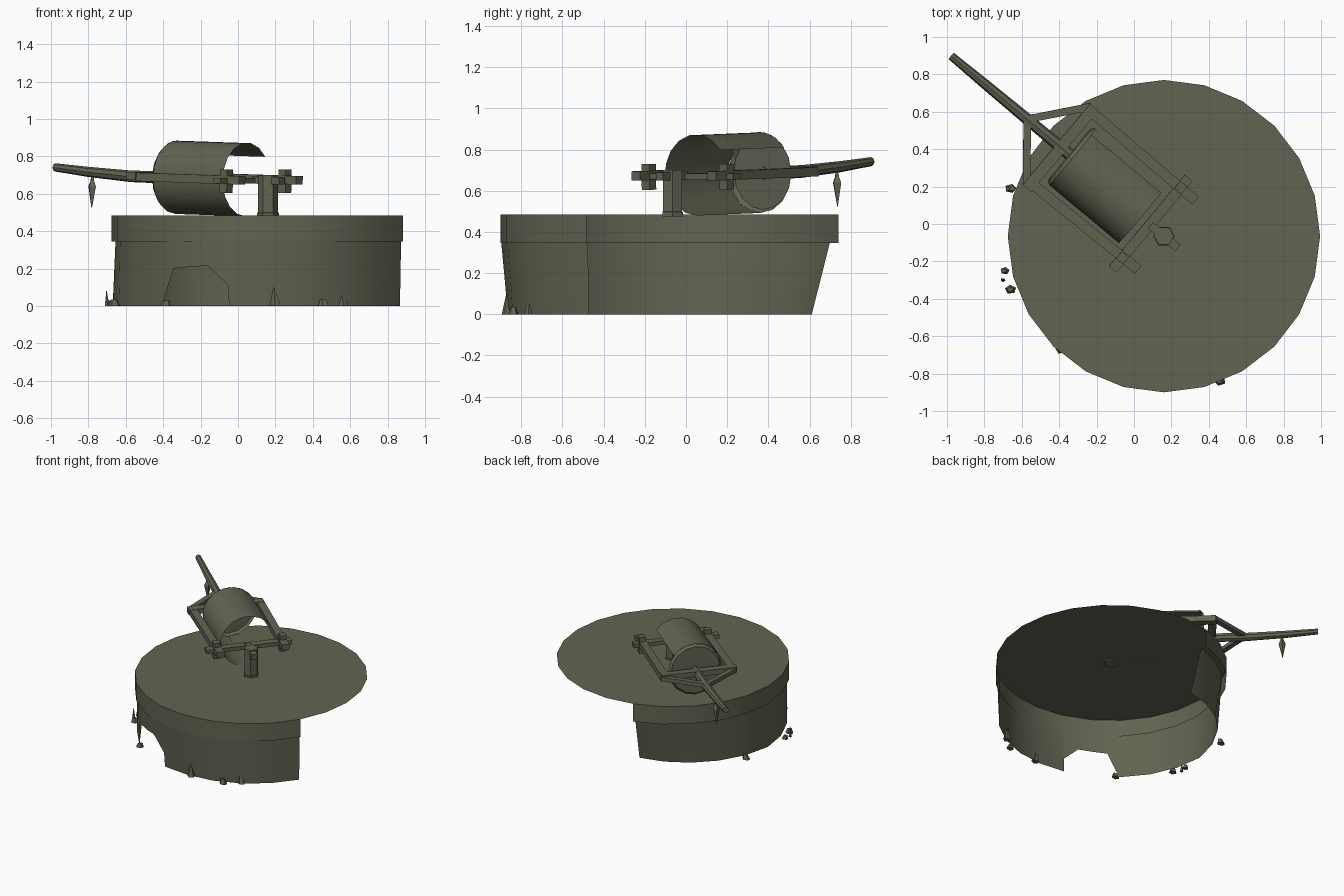
import bpy, bmesh, math, random
from mathutils import Matrix, Vector

if "Cube" in bpy.data.objects:
    bpy.data.objects.remove(bpy.data.objects["Cube"])

random.seed(4)
stone = bpy.data.materials.new("olive_grey_stone")
stone.diffuse_color = (0.125, 0.125, 0.085, 1)
stone.use_nodes = True
stone.node_tree.nodes["Principled BSDF"].inputs["Base Color"].default_value = stone.diffuse_color

CX, CY, R = 0.16, -0.065, 0.835          # table centre and radius
RIM_Z, TOP_Z = 0.345, 0.485
# Mill frame space: x along the roller axle (tip is -x), y across, z up
FRAME = (Matrix.Translation((-0.148, 0.209, 0.683))
         @ Matrix.Rotation(math.atan2(-0.64, 0.77), 4, 'Z')
         @ Matrix.Rotation(math.radians(1.5), 4, 'Y'))


def add(name, verts, faces, matrix=None, smooth=None):
    me = bpy.data.meshes.new(name)
    me.from_pydata([tuple(v) for v in verts], [], faces)
    bm = bmesh.new()
    bm.from_mesh(me)
    bmesh.ops.recalc_face_normals(bm, faces=bm.faces)
    bm.to_mesh(me)
    bm.free()
    me.materials.append(stone)
    ob = bpy.data.objects.new(name, me)
    bpy.context.collection.objects.link(ob)
    if matrix is not None:
        me.transform(matrix)
    if smooth:
        bpy.ops.object.select_all(action='DESELECT')
        ob.select_set(True)
        bpy.context.view_layer.objects.active = ob
        bpy.ops.object.shade_smooth_by_angle(angle=math.radians(smooth))
    return ob


def loft(name, rings, closed=True, cap0=False, cap1=False, **kw):
    """Skin a list of equal rings of points."""
    n = len(rings[0])
    verts = [v for r in rings for v in r]
    faces = []
    for k in range(len(rings) - 1):
        for i in range(n if closed else n - 1):
            j = (i + 1) % n
            faces.append((k*n + i, k*n + j, (k+1)*n + j, (k+1)*n + i))
    if cap0:
        faces.append(tuple(range(n)))
    if cap1:
        faces.append(tuple(range((len(rings)-1)*n, len(rings)*n)))
    return add(name, verts, faces, **kw)


def bar(name, a, b, w, h, w2=None, h2=None):
    """Rectangular beam between two points of the frame space."""
    a, b = Vector(a), Vector(b)
    d = (b - a).normalized()
    side = (Vector((0, 0, 1)) if abs(d.z) < 0.9 else Vector((0, 1, 0))).cross(d).normalized()
    up = d.cross(side)
    rings = []
    for p, ww, hh in ((a, w, h), (b, w2 or w, h2 or h)):
        rings.append([p + side*ww/2*i + up*hh/2*j for i, j in ((-1, -1), (1, -1), (1, 1), (-1, 1))])
    return loft(name, rings, cap0=True, cap1=True, matrix=FRAME)


def lerp(table, x):
    for (x0, y0), (x1, y1) in zip(table, table[1:]):
        if x0 <= x <= x1:
            return y0 + (y1 - y0)*(x - x0)/(x1 - x0)
    return table[-1][1]


def polar(deg, r, z):
    t = math.radians(deg)
    return Vector((CX + r*math.cos(t), CY + r*math.sin(t), z))


# Round table: flat top sheet, and an outer band that leaves the back right open
add("table_top", [polar(i*15, R, TOP_Z) for i in range(24)], [tuple(range(24))])
arc = list(range(105, 331, 15))
loft("table_rim", [[polar(a, R, z) for a in arc] for z in (RIM_Z, TOP_Z)],
     closed=False, smooth=30)

# Rough base wall with a hole in the lower front
upper_r = [(105, 0.79), (180, 0.815), (270, 0.832), (330, 0.822)]
lower_r = [(105, 0.70), (150, 0.78), (180, 0.83), (270, 0.80), (330, 0.815)]
hole = [(0, 0), (226, 0), (232, 0.20), (240, 0.21), (247, 0.215), (254.9, 0.11), (255, 0), (360, 0)]
cols = sorted([a for a in arc if a != 225] + [226, 232, 247, 254.9])
rings = []
for f in (0, 0.5, 1):
    ring = []
    for a in cols:
        z0 = lerp(hole, a)
        z = z0 + (RIM_Z + 0.003 - z0)*f
        ring.append(polar(a, lerp(lower_r, a) + (lerp(upper_r, a) - lerp(lower_r, a))*z/RIM_Z, z))
    rings.append(ring)
loft("base_wall", rings, closed=False, smooth=30)

# Roller: open shell with its rear right part broken away, and one full end disc
RR, N = 0.197, 16


def roller_ring(s, r, degs):
    return [Vector((s, r*math.cos(math.radians(a)), r*math.sin(math.radians(a)))) for a in degs]


shell = [38 + (270 - 38)*i/11 for i in range(12)]
loft("roller_shell", [roller_ring(s, RR, shell) for s in (-0.235, 0.25)],
     closed=False, matrix=FRAME, smooth=40)
full = [i*360/N for i in range(N)]
loft("roller_end", [roller_ring(-0.235, RR, full), roller_ring(-0.255, RR*0.92, full)],
     cap1=True, matrix=FRAME)

# Frame beams, struts and corner pegs around the roller
for side, nm in ((-1, "left"), (1, "right")):
    bar("side_beam_" + nm, (-0.345, side*0.25, 0), (0.42, side*0.24, 0), 0.055, 0.045)
    bar("strut_" + nm, (-0.55, 0, 0.005), (-0.33, side*0.27, 0), 0.04, 0.03)
    bar("corner_peg_" + nm, (0.315, side*0.245, -0.07), (0.315, side*0.245, 0.055), 0.05, 0.05)
bar("rear_beam", (-0.315, -0.285, 0.005), (-0.315, 0.275, 0.005), 0.06, 0.04)
bar("front_beam", (0.315, -0.325, -0.005), (0.315, 0.31, -0.005), 0.055, 0.03)
bar("axle_end", (0.32, -0.015, 0), (0.51, -0.015, 0), 0.045, 0.04)

# Push handle, tapering and rising to its tip
path = [(-1.08, 0.030, 0.022), (-0.85, 0.012, 0.027), (-0.55, -0.004, 0.031), (-0.25, -0.004, 0.033)]
loft("push_handle", [[Vector((s, r*math.cos(k*math.pi/4), z + r*math.sin(k*math.pi/4)))
                      for k in range(8)] for s, z, r in path],
     cap0=True, cap1=True, matrix=FRAME, smooth=40)

# Hanging pointed charm under the handle
spike = [(0.02, 0.006), (-0.035, 0.012), (-0.065, 0.026), (-0.18, 0.002)]
loft("hanging_charm", [[Vector((-0.82 + r*x, r*y, z)) for x, y in ((1, 0), (0, 1), (-1, 0), (0, -1))]
                       for z, r in spike], cap0=True, cap1=True, matrix=FRAME)

# Hexagonal pivot post
post = [(0.475, 0.058), (0.497, 0.058), (0.50, 0.053), (0.70, 0.053)]
loft("pivot_post", [[polar(k*60, r, z) for k in range(6)] for z, r in post], cap0=True, cap1=True)

# Rubble and shards around the foot: x, y, radius, height
rubble = [(-0.69, -0.25, 0.028, 0.03), (-0.70, -0.30, 0.015, 0.08), (-0.66, -0.35, 0.035, 0.035),
          (-0.39, -0.67, 0.035, 0.03), (0.20, -0.87, 0.035, 0.10), (0.46, -0.84, 0.035, 0.035),
          (0.56, -0.76, 0.035, 0.10), (-0.66, 0.19, 0.035, 0.035)]
for i, (x, y, r, h) in enumerate(rubble):
    tip = 0.1 if h > 0.05 else 0.5
    spin = random.uniform(0, 6)
    lean = random.uniform(-0.3, 0.3)*r
    loft("rubble_%d" % (i + 1),
         [[Vector((x + off + rr*math.cos(spin + k*2*math.pi/5),
                   y + rr*0.8*math.sin(spin + k*2*math.pi/5), z)) for k in range(5)]
          for z, rr, off in ((0, r*0.9, 0), (h, r*tip, lean))], cap0=True, cap1=True)
